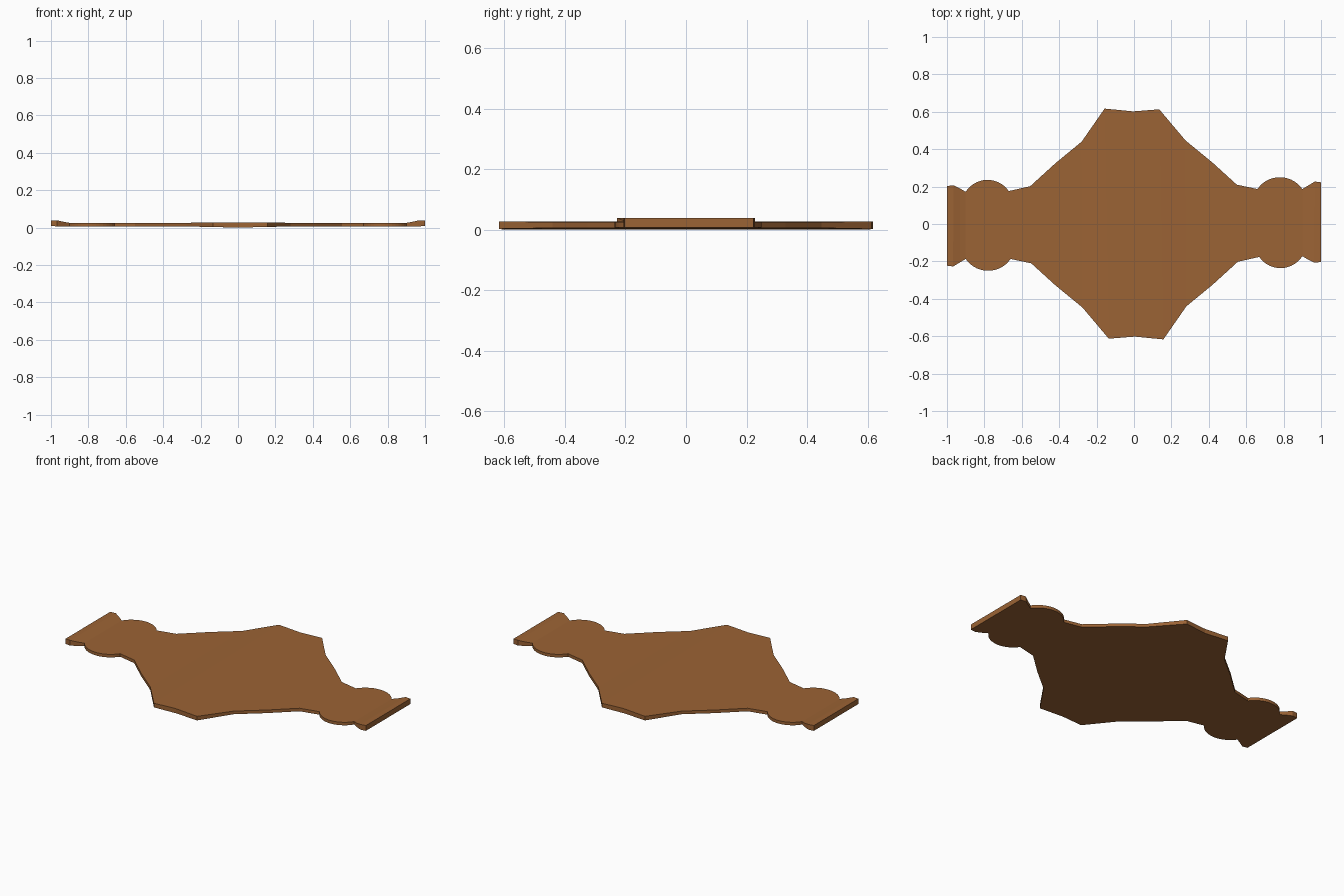
import bpy, bmesh, math

if "Cube" in bpy.data.objects:
    bpy.data.objects.remove(bpy.data.objects["Cube"])


def arc(x0, x1, y0, y1, rise, n=14):
    # Bulging circular lobe between two edge points (end points included)
    h = (x1 - x0) / 2
    r = (h * h + rise * rise) / (2 * rise)
    a = math.asin(h / r)
    pts = []
    for i in range(n + 1):
        t = -a + 2 * a * i / n
        pts.append(((x0 + x1) / 2 + r * math.sin(t),
                    y0 + (y1 - y0) * i / n + r * math.cos(t) - r + rise))
    return pts


def interp(table, x):
    for (xa, za), (xb, zb) in zip(table, table[1:]):
        if x <= xb:
            return za + (zb - za) * (x - xa) / (xb - xa)
    return table[-1][1]


# Thickness profile against distance from the middle
TOP = [(0, 0.028), (0.15, 0.028), (0.28, 0.025), (0.90, 0.025),
       (0.93, 0.030), (0.967, 0.039), (1.0, 0.039)]
BOTTOM = [(0, 0.0), (0.15, 0.003), (0.28, 0.006), (1.0, 0.007)]

# Back edge of the outline, left to right; the front edge is its half turn
back = [(-1, 0.203), (-0.965, 0.207), (-0.93, 0.190)]
back += arc(-0.90, -0.67, 0.172, 0.176, 0.062)
back += [(-0.555, 0.202), (-0.42, 0.325), (-0.28, 0.44), (-0.157, 0.617),
         (-0.005, 0.602), (0.135, 0.613), (0.275, 0.447), (0.42, 0.328),
         (0.55, 0.21)]
back += arc(0.66, 0.90, 0.187, 0.187, 0.063)
back += [(0.93, 0.205), (0.967, 0.227), (1, 0.223)]
front = [(-x, -y) for x, y in reversed(back)]

# Plate: matching cross-sections joined into strips
bm = bmesh.new()
rings = []
for b, f in zip(back, front):
    rings.append([bm.verts.new((p[0], p[1], interp(table, abs(p[0]))))
                  for p, table in ((f, BOTTOM), (b, BOTTOM), (b, TOP), (f, TOP))])
for r0, r1 in zip(rings, rings[1:]):
    for i in range(4):
        j = (i + 1) % 4
        bm.faces.new((r0[i], r0[j], r1[j], r1[i]))
bm.faces.new(rings[0])
bm.faces.new(rings[-1][::-1])
bmesh.ops.recalc_face_normals(bm, faces=bm.faces)

mesh = bpy.data.meshes.new("shaped_plate")
bm.to_mesh(mesh)
bm.free()
plate = bpy.data.objects.new("shaped_plate", mesh)
bpy.context.collection.objects.link(plate)

# Brown leather colour
mat = bpy.data.materials.new("brown")
mat.diffuse_color = (0.33, 0.125, 0.035, 1)
mat.use_nodes = True
mat.node_tree.nodes["Principled BSDF"].inputs["Base Color"].default_value = mat.diffuse_color
mesh.materials.append(mat)
